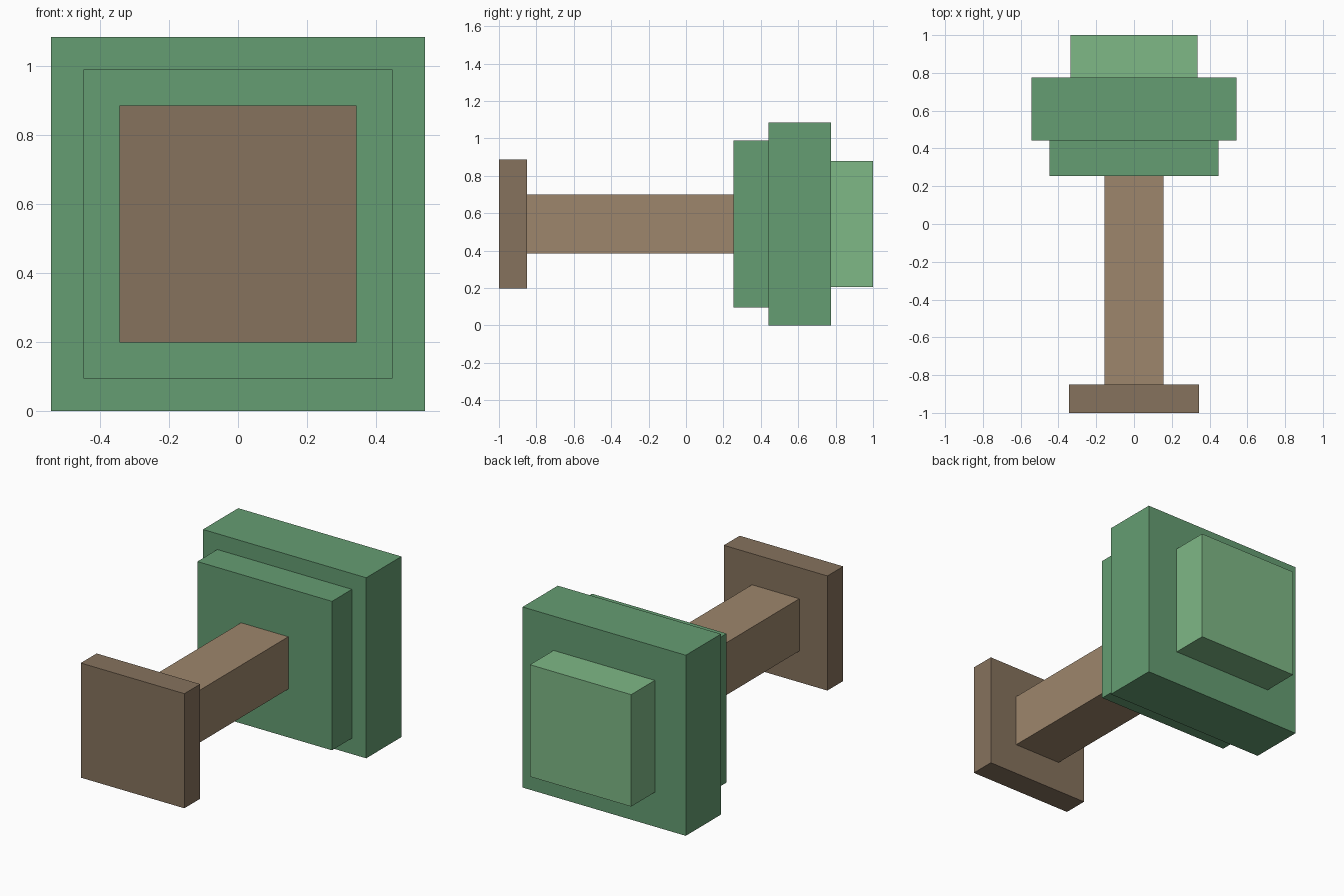
import bpy
import bmesh
from mathutils import Matrix, Vector

if "Cube" in bpy.data.objects:
    bpy.data.objects.remove(bpy.data.objects["Cube"])

AXIS_Z = 0.542  # height of the long axis of the lying tree


def material(name, rgb):
    m = bpy.data.materials.new(name)
    m.diffuse_color = (*rgb, 1)
    m.use_nodes = True
    m.node_tree.nodes["Principled BSDF"].inputs["Base Color"].default_value = m.diffuse_color
    return m


def block(name, half, y0, y1, mat):
    """Square block centred on the long axis, from y0 to y1."""
    bm = bmesh.new()
    size = Vector((2 * half, y1 - y0, 2 * half))
    bmesh.ops.create_cube(bm, size=1, matrix=Matrix.Diagonal(size).to_4x4())
    mesh = bpy.data.meshes.new(name)
    bm.to_mesh(mesh)
    bm.free()
    mesh.materials.append(mat)
    ob = bpy.data.objects.new(name, mesh)
    ob.location = (0, (y0 + y1) / 2, AXIS_Z)
    bpy.context.collection.objects.link(ob)
    return ob


dark_bark = material("dark_bark", (0.24, 0.17, 0.11))
bark = material("bark", (0.34, 0.24, 0.15))
leaf = material("leaf", (0.13, 0.34, 0.17))
light_leaf = material("light_leaf", (0.21, 0.48, 0.24))

# Root base and trunk (trunk end is set just inside the base face)
block("root_base", 0.344, -1.0, -0.85, dark_bark)
block("trunk", 0.157, -0.998, 0.253, bark)

# Stacked foliage
block("lower_foliage", 0.447, 0.253, 0.442, leaf)
block("middle_foliage", 0.542, 0.442, 0.776, leaf)
block("top_foliage", 0.336, 0.776, 1.0, light_leaf)
